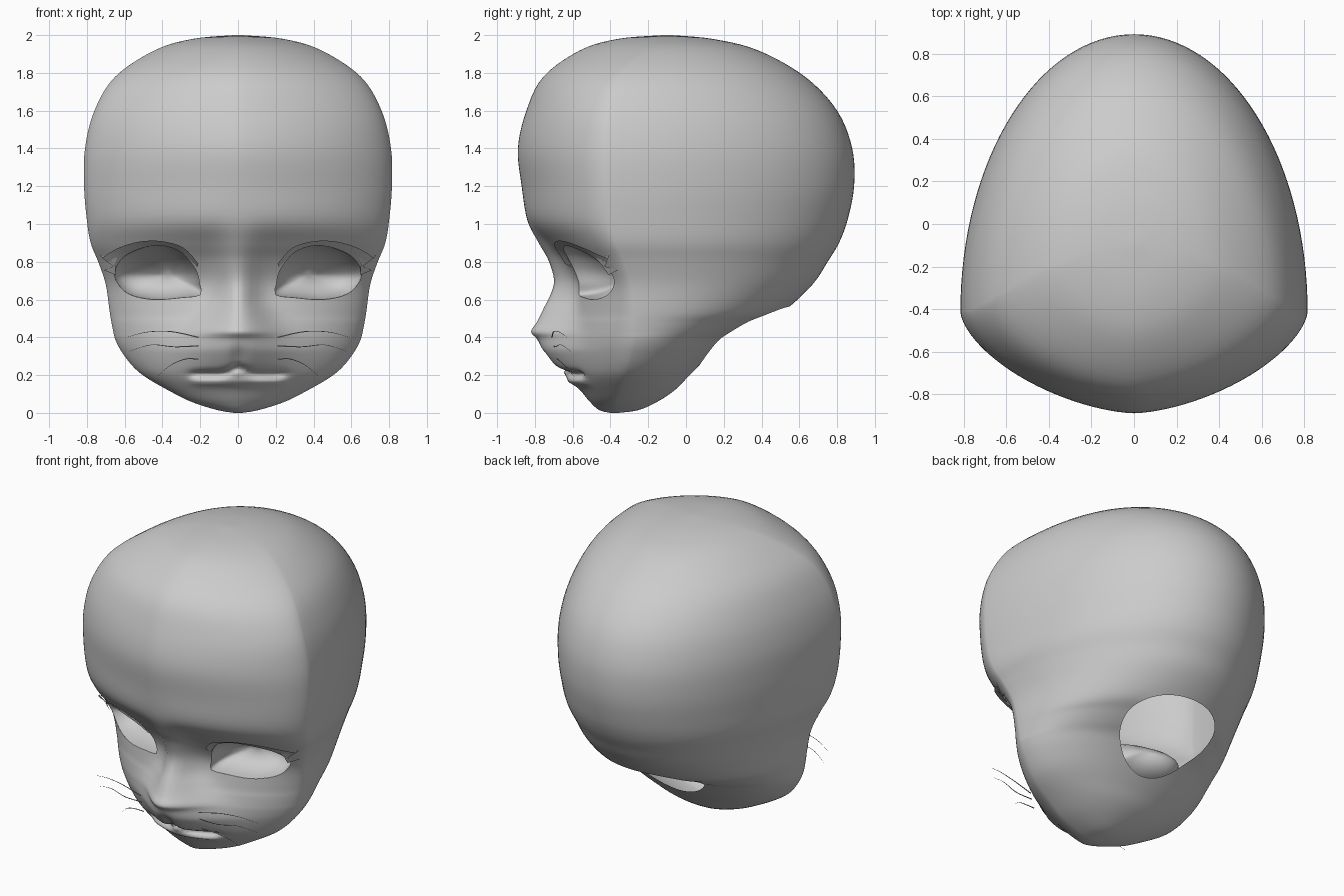
import bpy, bmesh, math
from mathutils import Vector
from mathutils.bvhtree import BVHTree

if "Cube" in bpy.data.objects:
    bpy.data.objects.remove(bpy.data.objects["Cube"])


def spline(pts, n, closed=False):
    """Catmull-Rom samples through points of any dimension."""
    m, out = len(pts), []
    for i in range(m if closed else m - 1):
        idx = [i - 1, i, i + 1, i + 2]
        idx = [j % m if closed else min(max(j, 0), m - 1) for j in idx]
        a, b, c, d = (pts[j] for j in idx)
        for k in range(n):
            t = k / n
            out.append(tuple(
                0.5 * (2*q + (r - p)*t + (2*p - 5*q + 4*r - s)*t*t + (3*q - p - 3*r + s)*t**3)
                for p, q, r, s in zip(a, b, c, d)))
    if not closed:
        out.append(tuple(pts[-1]))
    return out


def finish(bm, name):
    me = bpy.data.meshes.new(name)
    bm.to_mesh(me)
    bm.free()
    me.polygons.foreach_set("use_smooth", [True] * len(me.polygons))
    ob = bpy.data.objects.new(name, me)
    bpy.context.collection.objects.link(ob)
    return ob


def inside(x, z, poly):
    hit = False
    for (x1, z1), (x2, z2) in zip(poly, poly[1:] + poly[:1]):
        if (z1 > z) != (z2 > z) and x < (x2 - x1) * (z - z1) / (z2 - z1) + x1:
            hit = not hit
    return hit


def g(v, s):
    return math.exp(-(v / s) ** 2)


# Head sections: z, half width, front at centre, front of cheeks, widest y, back
SECTIONS = [
    (0.0, .02, -.40, -.40, -.38, -.36), (.015, .11, -.46, -.46, -.37, -.25),
    (.06, .25, -.51, -.50, -.36, -.15), (.12, .37, -.56, -.55, -.34, -.06),
    (.19, .49, -.63, -.59, -.32, .01), (.25, .56, -.70, -.61, -.30, .07),
    (.33, .62, -.765, -.63, -.28, .15), (.39, .65, -.79, -.635, -.27, .22),
    (.43, .66, -.82, -.63, -.27, .30), (.48, .67, -.79, -.62, -.27, .40),
    (.54, .68, -.76, -.605, -.27, .52), (.68, .70, -.70, -.59, -.29, .67),
    (.80, .74, -.725, -.65, -.33, .75), (.90, .78, -.78, -.74, -.37, .81),
    (1.02, .80, -.84, -.84, -.40, .855), (1.2, .815, -.87, -.87, -.41, .89),
    (1.4, .81, -.89, -.89, -.41, .88), (1.6, .76, -.845, -.845, -.40, .80),
    (1.78, .65, -.755, -.755, -.34, .63), (1.92, .44, -.56, -.56, -.22, .38),
    (1.98, .24, -.36, -.36, -.14, .14), (2.0, .02, -.12, -.12, -.10, -.08)]
COLS = 128


def head_point(sec, t):
    z, w, yc, y0, ym, yb = sec
    u, c = math.sin(t), math.cos(t)
    x = w * u
    if c < 0:
        return Vector((x, ym - (yb - ym) * c, z))
    y = ym + (y0 - ym) * max(0, 1 - abs(u) ** 1.6) ** .62
    # nose bridge and muzzle
    f = min(max((z - .33) / .27, 0), 1)
    y += (yc - y0) * g(x, .24 - .14 * f)
    # groove under the nose, mouth crease and lower lip
    if .1 < z < .4:
        fade = 1 / (1 + math.exp((abs(x) - .24) / .015))
        zm = .205 + .035 * g(x, .05)
        y += .03 * g(x, .03) * g(z - .29, .06)
        y += .045 * g(z - zm, .018) * fade - .02 * g(z - .165, .02) * fade
    return Vector((x, y, z))


bm = bmesh.new()
rings = [[bm.verts.new(head_point(s, 2 * math.pi * k / COLS)) for k in range(COLS)]
         for s in spline(SECTIONS, 5)]
for a, b in zip(rings, rings[1:]):
    for k in range(COLS):
        j = (k + 1) % COLS
        bm.faces.new((a[k], a[j], b[j], b[k]))
bm.faces.new(rings[0])
bm.faces.new(rings[-1])
bmesh.ops.recalc_face_normals(bm, faces=bm.faces)
tree = BVHTree.FromBMesh(bm)


def on_face(x, z):
    hit = tree.ray_cast(Vector((x, -3, z)), Vector((0, 1, 0)))[0]
    return hit if hit else Vector((x, -.4, z))


def on_underside(x, y):
    hit = tree.ray_cast(Vector((x, y, -3)), Vector((0, 0, 1)))[0]
    return hit if hit else Vector((x, y, .5))


def cut_hole(outline, axes, where, project):
    """Remove the faces in an outline and fit the border to it."""
    i, j = axes
    gone = []
    for f in bm.faces:
        c = f.calc_center_median()
        if where(c) and inside(c[i], c[j], outline):
            gone.append(f)
    ring = {v for f in gone for v in f.verts}
    bmesh.ops.delete(bm, geom=gone, context='FACES')
    for v in ring:
        if v.is_valid and v.link_faces:
            p = min(outline, key=lambda q: (q[0] - v.co[i]) ** 2 + (q[1] - v.co[j]) ** 2)
            v.co = project(*p)


EYE = [(.2, .625), (.3, .61), (.45, .60), (.58, .63), (.645, .70), (.65, .76),
       (.6, .83), (.5, .875), (.4, .885), (.3, .85), (.225, .76), (.203, .68)]
LID_IN = [(.215, .77), (.3, .85), (.4, .885), (.5, .875), (.6, .83), (.65, .77)]
LID_OUT = [(.21, .79), (.29, .875), (.41, .91), (.53, .905), (.64, .87), (.72, .82)]

for side, label in ((1, "right"), (-1, "left")):
    # eye opening
    cut_hole([(side * x, z) for x, z in spline(EYE, 10, True)], (0, 2),
             lambda c: c.y < -.2, on_face)

    # hollow eye socket
    eb = bmesh.new()
    rim = [on_face(side * x, z) for x, z in spline(EYE, 4, True)]
    mid = sum(rim, Vector()) / len(rim)
    push = Vector((-.05 * side, .2, 0))
    loops = []
    for k in range(7):
        a = k / 7 * math.pi / 2
        loops.append([eb.verts.new(mid + (p - mid) * math.cos(a) + push * math.sin(a)) for p in rim])
    tip = eb.verts.new(mid + push)
    n = len(rim)
    for k in range(n):
        j = (k + 1) % n
        for a, b in zip(loops, loops[1:]):
            eb.faces.new((a[k], a[j], b[j], b[k]))
        eb.faces.new((loops[-1][k], loops[-1][j], tip))
    eb.normal_update()
    if sum(f.normal.y * f.calc_area() for f in eb.faces) > 0:
        bmesh.ops.reverse_faces(eb, faces=eb.faces)
    finish(eb, label + "_eye_socket")

    # upper lashes with outer points
    lb = bmesh.new()
    inner = [on_face(side * x, z) for x, z in spline(LID_IN, 4)]
    outer = [on_face(side * x, z) for x, z in spline(LID_OUT, 4)]
    va = [lb.verts.new(p + Vector((0, -.003, 0))) for p in inner]
    vb = [lb.verts.new(p + Vector((0, -.025, 0))) for p in outer]
    for k in range(len(va) - 1):
        lb.faces.new((va[k], va[k + 1], vb[k + 1], vb[k]))
    for tri in (((.65, .78), (.71, .755), (.648, .73)), ((.64, .82), (.735, .835), (.655, .77))):
        lb.faces.new([lb.verts.new(on_face(side * x, z) + Vector((0, -.015, 0))) for x, z in tri])
    finish(lb, label + "_lashes")

    # whiskers
    for path in ([(.21, -.71, .40), (.35, -.70, .43), (.48, -.67, .428), (.59, -.63, .40)],
                 [(.21, -.70, .355), (.34, -.69, .35), (.46, -.66, .36), (.58, -.61, .325)],
                 [(.21, -.68, .285), (.28, -.68, .285), (.36, -.64, .25), (.43, -.59, .19)]):
        wb = bmesh.new()
        pts = spline(path, 5)
        tube = []
        for k, (x, y, z) in enumerate(pts):
            r = .004 * (1 - .85 * k / (len(pts) - 1))
            tube.append([wb.verts.new((side * x, y + r * math.cos(q * 2.0944), z + r * math.sin(q * 2.0944)))
                         for q in range(3)])
        for a, b in zip(tube, tube[1:]):
            for q in range(3):
                wb.faces.new((a[q], a[(q + 1) % 3], b[(q + 1) % 3], b[q]))
        bmesh.ops.recalc_face_normals(wb, faces=wb.faces)
        finish(wb, label + "_whisker")

# neck opening under the back of the head
neck = [(.31 * math.cos(k * math.pi / 40), .31 + .24 * math.sin(k * math.pi / 40)) for k in range(80)]
cut_hole(neck, (0, 1), lambda c: c.z < .75, on_underside)
finish(bm, "head")
